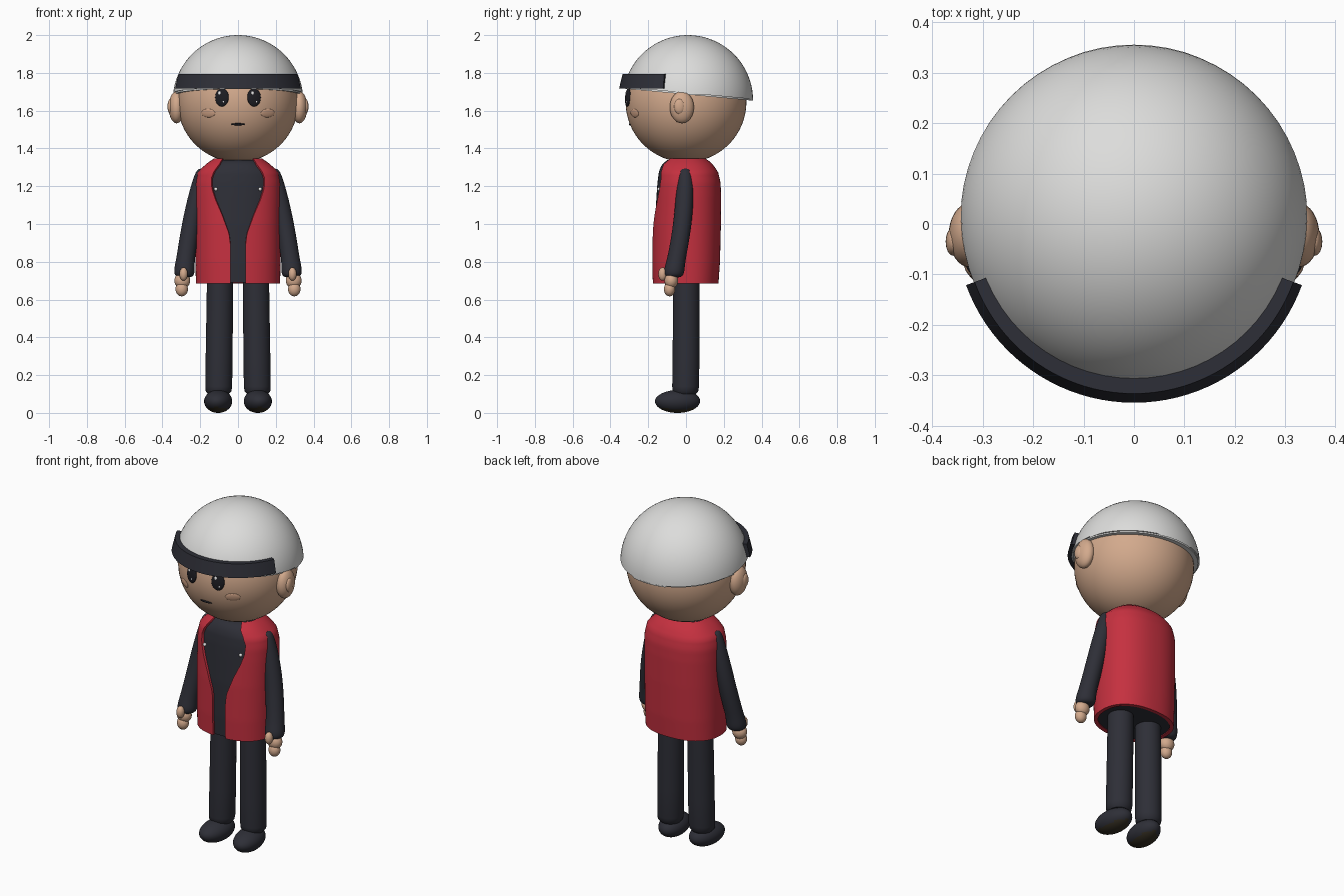
import bpy, bmesh, math
from mathutils import Vector, Matrix

cube = bpy.data.objects.get("Cube")
if cube:
    bpy.data.objects.remove(cube)


def material(name, r, g, b):
    m = bpy.data.materials.new(name)
    m.use_nodes = True
    m.diffuse_color = (r, g, b, 1)
    m.node_tree.nodes["Principled BSDF"].inputs["Base Color"].default_value = (r, g, b, 1)
    return m


SKIN = material("skin", .65, .40, .265)
BLUSH = material("blush", .62, .36, .235)
RED = material("vest red", .56, .03, .05)
DARK = material("charcoal", .027, .028, .038)
BLACK = material("eye black", .012, .012, .016)
GREY = material("cap light grey", .72, .72, .71)
WHITE = material("white", .85, .85, .85)
SOLE = material("sole brown", .035, .028, .016)


def finish(name, bm, mats, subsurf=0, solidify=0, angle=40):
    """Turn a bmesh into a shaded object with its modifiers applied."""
    bmesh.ops.recalc_face_normals(bm, faces=bm.faces)
    mesh = bpy.data.meshes.new(name)
    bm.to_mesh(mesh)
    bm.free()
    for m in mats:
        mesh.materials.append(m)
    ob = bpy.data.objects.new(name, mesh)
    bpy.context.collection.objects.link(ob)
    bpy.ops.object.select_all(action='DESELECT')
    ob.select_set(True)
    bpy.context.view_layer.objects.active = ob
    if subsurf:
        ob.modifiers.new("smooth", 'SUBSURF').levels = subsurf
    if solidify:
        mod = ob.modifiers.new("thickness", 'SOLIDIFY')
        mod.thickness, mod.offset = solidify, -1
    for mod in list(ob.modifiers):
        bpy.ops.object.modifier_apply(modifier=mod.name)
    bpy.ops.object.shade_smooth_by_angle(angle=math.radians(angle))
    return ob


def ball(name, loc, size, mat, rot=None, seg=32):
    bm = bmesh.new()
    bmesh.ops.create_uvsphere(bm, u_segments=seg, v_segments=seg // 2, radius=1)
    turn = rot.to_matrix().to_4x4() if rot else Matrix()
    bm.transform(Matrix.Translation(loc) @ turn @ Matrix.Diagonal((*size, 1)))
    return finish(name, bm, [mat])


def loft(rings, closed=True, caps=True):
    bm = bmesh.new()
    rows = [[bm.verts.new(p) for p in ring] for ring in rings]
    n = len(rows[0])
    for a, b in zip(rows, rows[1:]):
        for i in range(n if closed else n - 1):
            j = (i + 1) % n
            bm.faces.new((a[i], a[j], b[j], b[i]))
    if caps:
        bm.faces.new(rows[0])
        bm.faces.new(rows[-1])
    return bm


def circle(x, y, z, r, n=16):
    return [(x + r * math.cos(math.tau * i / n), y + r * math.sin(math.tau * i / n), z)
            for i in range(n)]


def sample(table, z):
    """Read a table of rows that start with a height, blending between rows."""
    for a, b in zip(table, table[1:]):
        if z <= b[0]:
            f = max(0, (z - a[0]) / (b[0] - a[0]))
            return [p + (q - p) * f for p, q in zip(a[1:], b[1:])]
    return table[-1][1:]


# Head
HEAD, R = Vector((0, 0, 1.647)), .32
ball("head", HEAD, (R, R, R), SKIN, seg=64)


def on_face(name, x, z, size, mat, lift=0.0):
    d = Vector((x, -math.sqrt(R * R - x * x - (z - HEAD.z) ** 2), z - HEAD.z)).normalized()
    return ball(name, HEAD + d * (R + lift), size, mat, d.to_track_quat('-Y', 'Z'))


# Face
for s, side in ((1, "left"), (-1, "right")):
    on_face(side + "_eye", s * .085, 1.67, (.037, .012, .048), BLACK)
    on_face(side + "_eye_glint", s * .085 - .01, 1.692, (.008, .004, .01), WHITE, .009)
    on_face(side + "_eye_small_glint", s * .085 + .01, 1.648, (.005, .003, .006), WHITE, .009)
    on_face(side + "_cheek", s * .157, 1.587, (.041, .006, .023), BLUSH)
    ball(side + "_ear", (s * .325, -.022, 1.618), (.042, .064, .085), SKIN)
    ball(side + "_inner_ear", (s * .358, -.035, 1.622), (.015, .028, .04), SKIN)
on_face("mouth", 0, 1.528, (.038, .006, .006), BLACK)

# Cap: a dome sliced along a plane that dips to the back
bm = bmesh.new()
bmesh.ops.create_uvsphere(bm, u_segments=64, v_segments=40, radius=.345)
bm.transform(Matrix.Translation((0, .01, 1.655)))
cut = bmesh.ops.bisect_plane(bm, geom=bm.verts[:] + bm.edges[:] + bm.faces[:],
                             plane_co=(0, 0, 1.686), plane_no=(0, .093, 1), clear_inner=True)
rim = [e for e in cut["geom_cut"] if isinstance(e, bmesh.types.BMEdge)]
bmesh.ops.holes_fill(bm, edges=rim)
bmesh.ops.bevel(bm, geom=[e for e in bm.edges if e.is_valid and len(e.link_faces) == 2
                          and e.calc_face_angle(0) > 1], offset=.008, segments=2, affect='EDGES')
finish("cap", bm, [GREY])

# Cap band across the forehead
section = ((.295, 1.718), (.354, 1.718), (.336, 1.793), (.295, 1.793))
arc = [math.radians(200 + 140 * i / 40) for i in range(41)]
finish("cap_band", loft([[(r * math.cos(a), r * math.sin(a), z) for r, z in section]
                         for a in arc]), [DARK])

# Torso outline: height, half width, front depth, back depth
TORSO = [(.685, .223, .177, .172), (.8, .225, .18, .18), (1, .226, .177, .185),
         (1.15, .227, .168, .186), (1.22, .226, .163, .183), (1.275, .214, .156, .17),
         (1.315, .172, .14, .143), (1.335, .145, .115, .12), (1.348, .125, .1, .1)]
# Vest opening: height, half width
OPENING = [(.685, .04), (.9, .041), (.95, .048), (1.05, .085), (1.13, .12), (1.19, .139),
           (1.24, .142), (1.28, .127), (1.32, .097), (1.35, .08)]
POWER = 2.3


def outline(z, gap, inset, n=64):
    w, front, back = [v - inset for v in sample(TORSO, z)]
    start = math.asin(min(1, gap / w) ** (POWER / 2))
    ring = []
    for i in range(n):
        t = start + (math.tau - 2 * start) * i / (n - 1 if gap else n)
        sx, cy = math.sin(t), math.cos(t)
        depth = front if cy > 0 else back
        ring.append((math.copysign(w * abs(sx) ** (2 / POWER), sx),
                     -math.copysign(depth * abs(cy) ** (2 / POWER), cy), z))
    return ring


heights = [.685 + .663 * i / 44 for i in range(45)]
finish("vest", loft([outline(z, sample(OPENING, z)[0], 0) for z in heights], False, False),
       [RED], solidify=.022)
finish("shirt", loft([outline(z + .005, 0, .012) for z in heights[:-1]]), [DARK])

for s, side in ((1, "left"), (-1, "right")):
    ball(side + "_snap", (s * .117, -.143, 1.185), (.01, .01, .01), WHITE, seg=12)

    # Sleeve: x, y, z, radius down to the cuff
    sleeve = [(.188, -.004, 1.295, .022), (.19, -.004, 1.27, .038), (.205, -.004, 1.2, .046),
              (.228, -.01, 1.1, .049), (.25, -.02, .99, .05), (.268, -.038, .88, .05),
              (.28, -.054, .8, .051), (.284, -.062, .76, .056), (.284, -.065, .73, .054),
              (.284, -.066, .715, .035)]
    finish(side + "_sleeve", loft([circle(s * x, y, z, r) for x, y, z, r in sleeve]),
           [DARK], subsurf=2)

    # Hand
    ball(side + "_palm", (s * .295, -.078, .7), (.042, .036, .042), SKIN)
    ball(side + "_fingers", (s * .298, -.087, .655), (.033, .03, .038), SKIN)
    ball(side + "_thumb", (s * .288, -.124, .735), (.022, .023, .035), SKIN)

    # Leg with a rounded hem
    leg = [(.094, .003, .8, .069), (.096, .002, .6, .07), (.1, 0, .3, .071),
           (.102, -.002, .14, .071), (.103, -.003, .115, .068), (.103, -.003, .1, .055)]
    finish(side + "_leg", loft([circle(s * x, y, z, r, 40) for x, y, z, r in leg]), [DARK])

    # Shoe: egg shape, lower at the toe, with a brown underside
    bm = bmesh.new()
    bmesh.ops.create_uvsphere(bm, u_segments=32, v_segments=20, radius=1)
    for v in bm.verts:
        x, y, z = v.co
        v.co = (x * .074, y * .12, .062 + z * (.062 if z < 0 else .06 + .004 * y))
    bm.transform(Matrix.Translation((s * .105, -.045, 0)) @ Matrix.Rotation(s * .1, 4, 'Z'))
    bm.normal_update()
    for f in bm.faces:
        f.material_index = 1 if f.normal.z < -.75 else 0
    finish(side + "_shoe", bm, [DARK, SOLE])
